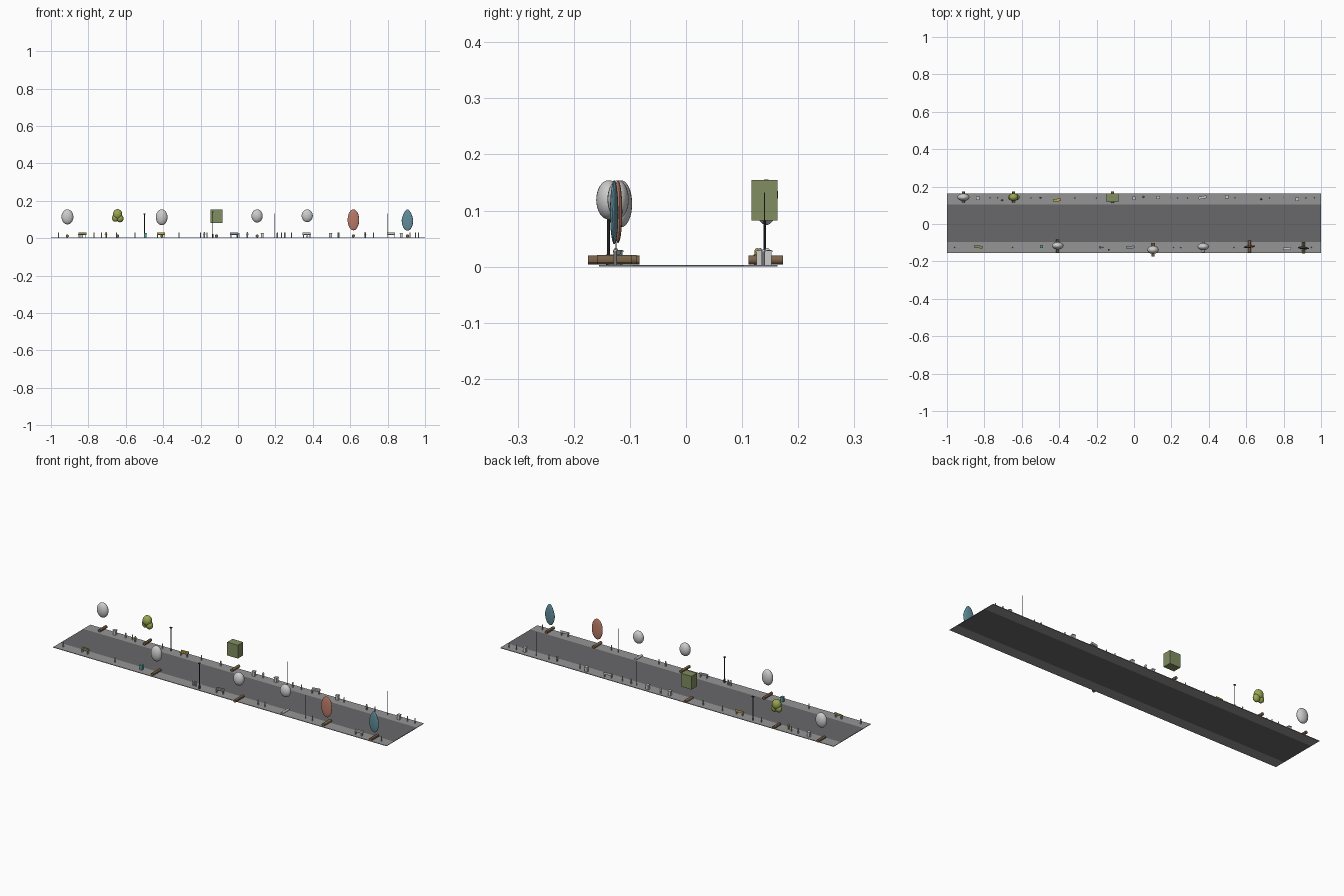
import bpy, math
from mathutils import Vector

TOP = 0.003   # height of the paving surface
mats = {}


def colour(ob, rgb):
    if rgb:
        if rgb not in mats:
            mats[rgb] = bpy.data.materials.new("paint")
            mats[rgb].diffuse_color = (*rgb, 1)
        ob.data.materials.append(mats[rgb])


def finish(name, rgb, smooth=False):
    ob = bpy.context.object
    ob.name = name
    if smooth:
        bpy.ops.object.shade_smooth_by_angle()
    colour(ob, rgb)
    return ob


def box(name, x, y, z0, z1, w, d, rgb=None, rot=0):
    bpy.ops.mesh.primitive_cube_add(size=1, location=(x, y, (z0 + z1) / 2),
                                    rotation=(0, 0, math.radians(rot)))
    bpy.context.object.scale = (w, d, z1 - z0)
    return finish(name, rgb)


def post(name, x, y, z0, z1, r, rgb=None, n=10):
    bpy.ops.mesh.primitive_cylinder_add(vertices=n, radius=r, depth=z1 - z0,
                                        location=(x, y, (z0 + z1) / 2))
    return finish(name, rgb, True)


def ball(name, x, y, z, rx, ry, rz, rgb=None, rot=0):
    bpy.ops.mesh.primitive_uv_sphere_add(segments=24, ring_count=16, radius=1, location=(x, y, z),
                                         rotation=(0, 0, math.radians(rot)))
    bpy.context.object.scale = (rx, ry, rz)
    bpy.ops.object.transform_apply(location=False, rotation=False, scale=True)
    return finish(name, rgb, True)


def trunk(x, y, length, r, rgb, rot=0):
    bpy.ops.mesh.primitive_cylinder_add(vertices=12, radius=r, depth=length,
                                        location=(x, y, TOP + r + 0.001),
                                        rotation=(math.pi / 2, 0, math.radians(rot)))
    finish("tree_trunk", rgb, True)


def bench(x, y, rgb=None, rot=0):
    c, s = math.cos(math.radians(rot)), math.sin(math.radians(rot))
    box("bench_seat", x, y, 0.018, 0.022, 0.044, 0.014, rgb, rot)
    box("bench_back", x - s * 0.006, y + c * 0.006, 0.022, 0.03, 0.044, 0.002, rgb, rot)
    for k in (-0.018, 0.018):
        box("bench_leg", x + c * k, y + s * k, TOP, 0.018, 0.003, 0.011, None, rot)


def bollard(x, y, h=0.028, r=0.003):
    post("bollard", x, y, TOP, h, r)
    ball("bollard_cap", x, y, h, r, r, r)


def hydrant(x, y, rgb=None):
    post("hydrant_body", x, y, TOP, 0.026, 0.0045, rgb)
    ball("hydrant_cap", x, y, 0.027, 0.005, 0.005, 0.006, rgb)
    box("hydrant_arms", x, y, 0.017, 0.021, 0.015, 0.004, rgb)


def bin_box(x, y, rgb=None, w=0.015):
    box("bin_body", x, y, TOP, 0.026, w, w, rgb)
    box("bin_lid", x, y, 0.026, 0.029, w + 0.003, w + 0.003, rgb)


# road and pavements
CY, DARK, PALE = 0.004, (0.14, 0.14, 0.145), (0.3, 0.3, 0.3)
box("road", 0, CY, 0, TOP, 2, 0.198, DARK)
for side in (-1, 1):
    box("pavement", 0, CY + side * 0.129, 0, TOP, 2, 0.06, PALE)

# trees: felled trunks below floating crowns
BROWN = (0.2, 0.13, 0.07)
for x, y, length, r in ((-0.912, 0.144, 0.058, 0.008), (-0.644, 0.144, 0.058, 0.008),
                        (-0.115, 0.142, 0.062, 0.008), (-0.408, -0.118, 0.07, 0.008),
                        (0.102, -0.138, 0.074, 0.008), (0.617, -0.12, 0.064, 0.0085),
                        (0.906, -0.128, 0.062, 0.0085)):
    trunk(x, y, length, r, BROWN)
trunk(0.37, -0.124, 0.055, 0.006, None)

ball("round_crown", -0.912, 0.143, 0.114, 0.032, 0.02, 0.04)
ball("round_crown", -0.408, -0.116, 0.112, 0.031, 0.02, 0.042, None)
ball("round_crown", 0.102, -0.138, 0.119, 0.03, 0.022, 0.035)
ball("round_crown", 0.37, -0.121, 0.12, 0.03, 0.019, 0.034)
GREEN = (0.32, 0.38, 0.08)
for dx, dz, r in ((0, 0.128, 0.025), (-0.012, 0.108, 0.018), (0.013, 0.106, 0.019)):
    ball("lumpy_crown", -0.644 + dx, 0.143, dz, r, r * 0.85, r * 1.1, GREEN)
box("clipped_crown", -0.115, 0.14, 0.082, 0.154, 0.064, 0.046, (0.22, 0.27, 0.12))
ball("flat_red_crown", 0.617, -0.121, 0.098, 0.031, 0.007, 0.056, (0.5, 0.2, 0.14), 5)
drop = ball("flat_blue_crown", 0.906, -0.128, 0.097, 0.031, 0.007, 0.057, (0.12, 0.27, 0.33), -5)
for v in drop.data.vertices:          # taper to a teardrop
    v.co.x *= 1 - 0.3 * max(0, v.co.z / 0.057)

# street lamps: two stout, the rest slender
for x, y, h, r in ((-0.5, 0.14, 0.13, 0.0022), (-0.135, -0.138, 0.14, 0.0026)):
    post("lamp_base", x, y, TOP, 0.022, r * 1.7, (0.05, 0.05, 0.05))
    post("lamp_pole", x, y, TOP, h, r, (0.05, 0.05, 0.05))
    box("lamp_head", x, y, h - 0.003, h + 0.002, 0.01, 0.008, (0.05, 0.05, 0.05))
for x, y in ((0.197, 0.14), (0.495, -0.125), (0.8, 0.14)):
    post("slender_pole", x, y, TOP, 0.132, 0.0009, (0.1, 0.1, 0.1), 6)

# benches
bench(-0.832, -0.122, (0.3, 0.27, 0.1), -6)
bench(-0.412, 0.128, (0.5, 0.42, 0.06), 3)
bench(-0.02, -0.125, (0.3, 0.33, 0.36), 8)
bench(0.367, 0.142, None, 10)
bench(0.818, -0.132, None, 4)

# bins and hydrants
for x, y in ((-0.835, 0.138), (0.0, 0.138), (0.13, 0.142), (0.495, 0.145), (0.873, 0.133)):
    bin_box(x, y)
bin_box(-0.495, -0.12, (0.1, 0.36, 0.33), 0.014)
hydrant(-0.705, 0.127, (0.5, 0.4, 0.06))
hydrant(0.05, 0.145)
hydrant(0.68, 0.132, (0.35, 0.25, 0.22))
hydrant(-0.18, -0.125)

# bollards along both kerbs
for x in (-0.77, -0.73, -0.55, -0.315, -0.2, 0.232, 0.285, 0.54, 0.725, 0.92, 0.965):
    bollard(x, 0.138)
for x in (-0.96, -0.65, -0.165, 0.21, 0.25, 0.535, 0.95):
    bollard(x, -0.126)
